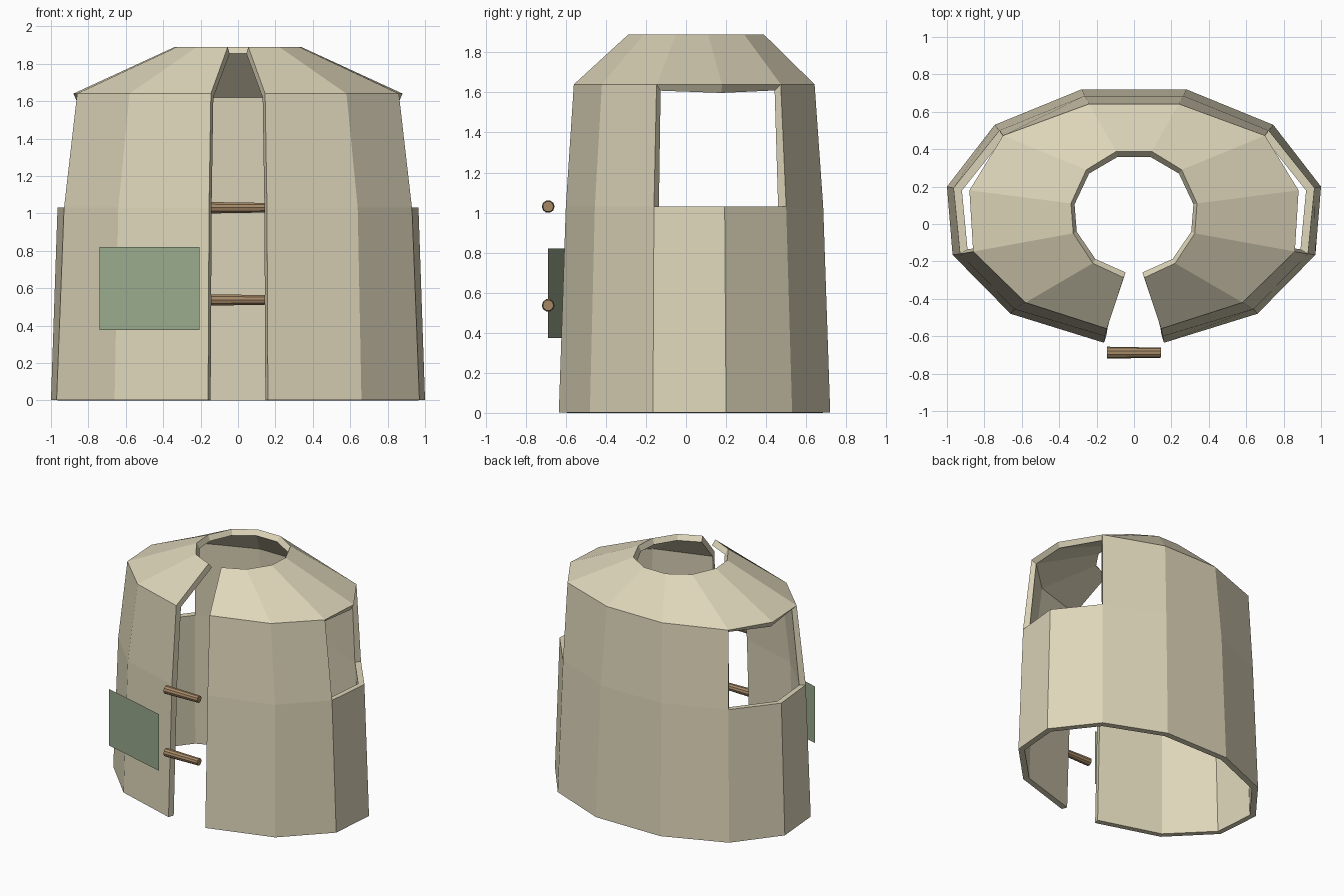
import bpy
import bmesh
import math
from mathutils import Vector

old = bpy.data.objects.get("Cube")
if old:
    bpy.data.objects.remove(old, do_unlink=True)


def make_material(name, color):
    mat = bpy.data.materials.new(name)
    mat.use_nodes = True
    rgba = (*color, 1)
    mat.diffuse_color = rgba
    mat.node_tree.nodes["Principled BSDF"].inputs["Base Color"].default_value = rgba
    return mat


def finish(name, bm, mat):
    mesh = bpy.data.meshes.new(name)
    bm.to_mesh(mesh)
    bm.free()
    mesh.materials.append(mat)
    obj = bpy.data.objects.new(name, mesh)
    bpy.context.collection.objects.link(obj)
    return obj


cream = make_material("cream cloth", (0.73, 0.67, 0.49))
green = make_material("sage cloth", (0.32, 0.40, 0.265))
wood = make_material("brown wood", (0.38, 0.25, 0.135))

# Half outlines from front opening round to the back: hem, waist, shoulder, neck
LEVELS = [
    (0.002, [(.16, -.635), (.66, -.48), (.97, -.165), (1, .2), (.745, .53), (.28, .72)]),
    (1.03, [(.155, -.6), (.64, -.455), (.93, -.16), (.965, .193), (.72, .5), (.265, .685)]),
    (1.64, [(.145, -.56), (.58, -.42), (.86, -.147), (.88, .18), (.7, .473), (.24, .642)]),
    (1.89, [(.055, -.287), (.22, -.21), (.325, -.05), (.337, .11), (.255, .29), (.095, .388)]),
]
ARMHOLE_COLUMNS = (2, 3, 7, 8)

# Open-fronted vest shell with an armhole on each side
bm = bmesh.new()
rings = []
for z, half in LEVELS:
    outline = half + [(-x, y) for x, y in reversed(half)]
    rings.append([bm.verts.new((x, y, z)) for x, y in outline])
for level, (low, high) in enumerate(zip(rings, rings[1:])):
    for col in range(len(low) - 1):
        if level == 1 and col in ARMHOLE_COLUMNS:
            continue
        bm.faces.new((low[col], low[col + 1], high[col + 1], high[col]))
vest = finish("vest_shell", bm, cream)
thick = vest.modifiers.new("thickness", "SOLIDIFY")
thick.thickness = 0.047
thick.offset = -1

# Flat pocket patch, parallel to the front panel
bm = bmesh.new()
right_edge, left_edge = Vector((-.74, -.545, 0)), Vector((-.205, -.69, 0))
corners = [(right_edge, .375), (left_edge, .375), (left_edge, .82), (right_edge, .82)]
bm.faces.new([bm.verts.new(p + Vector((0, 0, z))) for p, z in corners])
finish("pocket_patch", bm, green)

# Toggles across the opening
for name, z in (("lower_toggle", .537), ("upper_toggle", 1.03)):
    bpy.ops.mesh.primitive_cone_add(
        vertices=10, radius1=.032, radius2=.027, depth=.29,
        location=(0, -.688, z), rotation=(0, math.pi / 2, 0))
    toggle = bpy.context.object
    toggle.name = name
    toggle.data.materials.append(wood)
